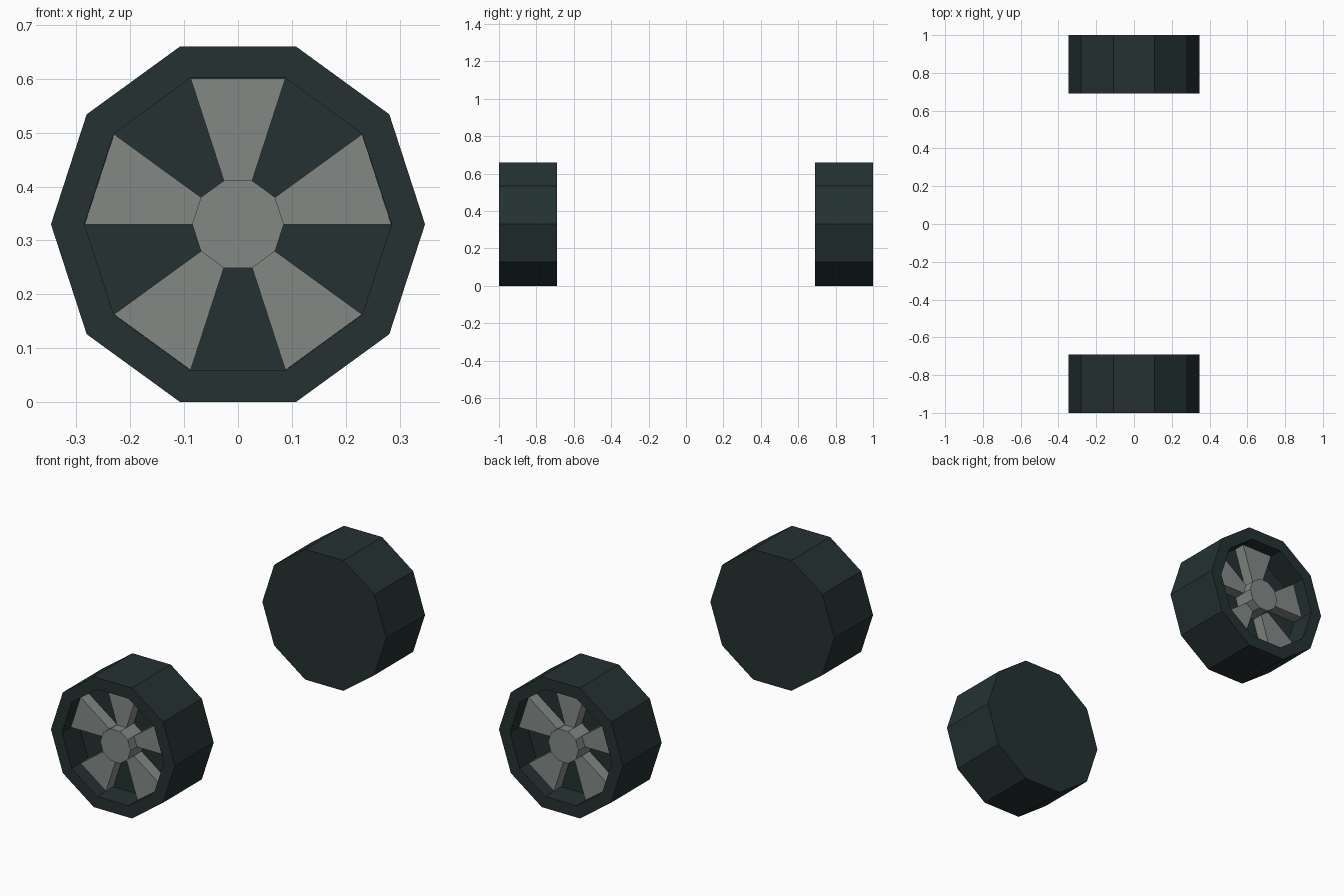
import bpy, bmesh, math

if "Cube" in bpy.data.objects:
    bpy.data.objects.remove(bpy.data.objects["Cube"])

R, RIM, HUB = 0.347, 0.285, 0.085      # decagon radii
CZ = R * math.sin(math.radians(72))    # axle height, flat side on the ground
OUT, BACK = 1.0, 0.69                  # outer and inner side of each wheel
FLOOR, SPOKE, CAP = 0.87, 0.93, 0.98   # recess floor, spoke face, hub face


def material(name, rgb):
    m = bpy.data.materials.new(name)
    m.diffuse_color = (*rgb, 1)
    m.use_nodes = True
    m.node_tree.nodes["Principled BSDF"].inputs["Base Color"].default_value = m.diffuse_color
    return m


rubber = material("dark_rubber", (0.018, 0.031, 0.031))
metal = material("grey_metal", (0.225, 0.25, 0.235))


def point(r, k):
    a = math.radians(36 * k)
    return r * math.cos(a), CZ + r * math.sin(a)


def decagon(r):
    return [point(r, k) for k in range(10)]


def loft(name, layers, mat, side):
    """Join (profile, depth) layers with side faces and cap both ends."""
    bm = bmesh.new()
    rings = [[bm.verts.new((x, side * y, z)) for x, z in prof] for prof, y in layers]
    for a, b in zip(rings, rings[1:]):
        n = len(a)
        for i in range(n):
            j = (i + 1) % n
            bm.faces.new((a[i], a[j], b[j], b[i]))
    bm.faces.new(rings[0])
    bm.faces.new(rings[-1])
    bmesh.ops.recalc_face_normals(bm, faces=bm.faces)
    me = bpy.data.meshes.new(name)
    bm.to_mesh(me)
    bm.free()
    me.materials.append(mat)
    bpy.context.collection.objects.link(bpy.data.objects.new(name, me))


for label, side in (("front", -1), ("rear", 1)):
    # Tyre with a recessed outer face
    loft(label + "_tyre", [(decagon(R), BACK), (decagon(R), OUT),
                           (decagon(RIM), OUT), (decagon(RIM), FLOOR)], rubber, side)
    # Raised hub
    loft(label + "_hub", [(decagon(HUB), FLOOR - 0.005), (decagon(HUB), CAP)], metal, side)
    # Five wedge spokes on alternate sides
    for k in range(0, 10, 2):
        wedge = [point(HUB - 0.002, k), point(RIM - 0.0005, k),
                 point(RIM - 0.0005, k + 1), point(HUB - 0.002, k + 1)]
        loft(f"{label}_spoke_{k // 2 + 1}", [(wedge, FLOOR - 0.005), (wedge, SPOKE)], metal, side)
